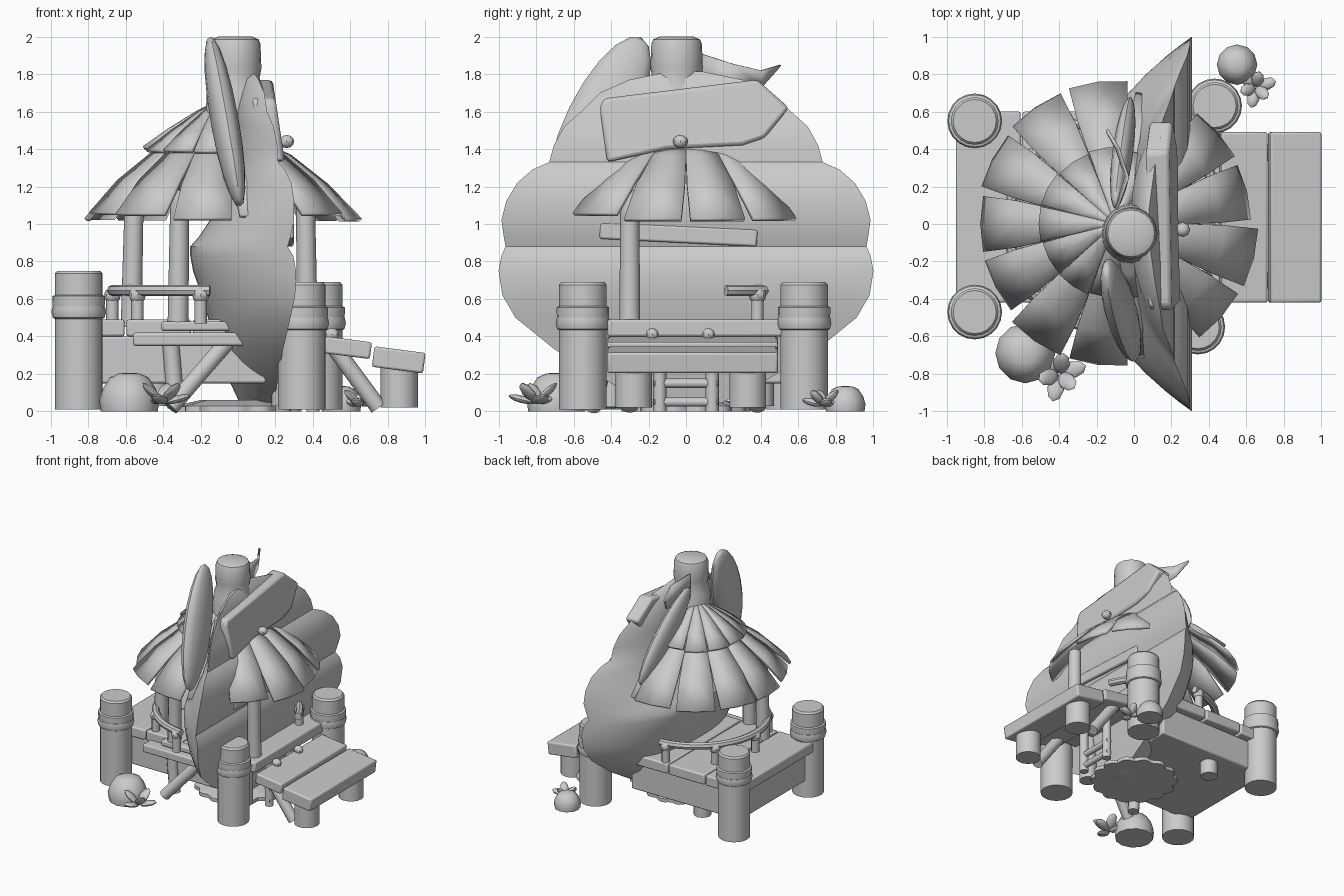
import bpy, bmesh, math, random
from mathutils import Vector, Matrix

random.seed(4)
cube = bpy.data.objects.get("Cube")
if cube:
    bpy.data.objects.remove(cube, do_unlink=True)

grey = bpy.data.materials.new("plain_grey")
grey.use_nodes = True
GREY = (0.6, 0.6, 0.6, 1)
grey.diffuse_color = GREY
grey.node_tree.nodes["Principled BSDF"].inputs["Base Color"].default_value = GREY
parts = []


def finish(name, bm, bevel=0, thick=0):
    bmesh.ops.recalc_face_normals(bm, faces=bm.faces)
    me = bpy.data.meshes.new(name)
    bm.to_mesh(me)
    bm.free()
    ob = bpy.data.objects.new(name, me)
    bpy.context.collection.objects.link(ob)
    me.materials.append(grey)
    if thick:
        mod = ob.modifiers.new("thickness", "SOLIDIFY")
        mod.thickness, mod.offset = thick, -1
    if bevel:
        mod = ob.modifiers.new("soft_edges", "BEVEL")
        mod.width, mod.segments = bevel, 2
    parts.append(ob)
    return ob


def grid(bm, rows, close=False):
    """Skin rows of points with quads."""
    vs = [[bm.verts.new(p) for p in row] for row in rows]
    n = len(rows[0])
    for a, b in zip(vs, vs[1:]):
        for i in range(n if close else n - 1):
            j = (i + 1) % n
            bm.faces.new((a[i], a[j], b[j], b[i]))
    return vs


def tube(name, rows, **kw):
    """Skin closed rings and cap both ends."""
    bm = bmesh.new()
    vs = grid(bm, rows, True)
    bm.faces.new(vs[0])
    bm.faces.new(vs[-1])
    return finish(name, bm, **kw)


def lathe(name, at, profile, sides=20):
    return tube(name, [[(at[0] + r * math.cos(k * math.tau / sides),
                         at[1] + r * math.sin(k * math.tau / sides), z) for k in range(sides)]
                       for r, z in profile])


def box(name, lo, hi, rot=None, bevel=0.012):
    lo, hi = Vector(lo), Vector(hi)
    bm = bmesh.new()
    bmesh.ops.create_cube(bm, size=1)
    m = Matrix.Translation((lo + hi) / 2)
    if rot:
        m = m @ Matrix.Rotation(rot[0], 4, rot[1])
    bm.transform(m @ Matrix.Diagonal((*(hi - lo), 1)))
    return finish(name, bm, bevel=bevel)


def rod(name, a, b, r, r2=None):
    a, b = Vector(a), Vector(b)
    bm = bmesh.new()
    bmesh.ops.create_cone(bm, cap_ends=True, segments=12, radius1=r,
                          radius2=r2 or r, depth=(b - a).length)
    bm.transform(Matrix.Translation((a + b) / 2) @ (b - a).to_track_quat("Z", "Y").to_matrix().to_4x4())
    return finish(name, bm)


def blob(name, at, size, basis=Matrix(), sides=16):
    bm = bmesh.new()
    bmesh.ops.create_uvsphere(bm, u_segments=sides, v_segments=sides // 2 + 2, radius=1)
    bm.transform(Matrix.Translation(at) @ basis @ Matrix.Diagonal((*size, 1)))
    return finish(name, bm)


# Giant ribbed shell: z, half width, ribbed face x, bulge depth
SHELL = [(0, .1, .18, .15), (.15, .4, .21, .25), (.33, .7, .24, .36), (.5, .91, .28, .44),
         (.62, .98, .305, .5), (.75, 1, .31, .55), (.83, .985, .295, .55), (.88, .963, .265, .52),
         (.93, .972, .28, .49), (1.02, .985, .3, .45), (1.12, .96, .3, .39), (1.22, .9, .285, .33),
         (1.29, .82, .25, .28), (1.33, .73, .215, .25), (1.42, .705, .21, .23), (1.52, .65, .19, .2),
         (1.6, .56, .155, .17), (1.7, .46, .14, .13), (1.77, .3, .11, .08), (1.815, .08, .08, .02)]
N = 12
rows = []
for z, w, f, d in SHELL:
    ribbed = [(f, w * (2 * i / N - 1), z) for i in range(N + 1)]
    across = [math.cos(math.pi * i / 20) for i in range(1, 20)]
    rows.append(ribbed + [(f - d * (1 - abs(c) ** 2.6), w * c, z) for c in across])
tube("giant_shell", rows)
box("leaning_board", (.22, -.46, .9), (.298, .38, .99), (-.05, "X"))

# Scalloped ground base
ring = [(r * math.cos(a), r * math.sin(a)) for k in range(72)
        for a in [k * math.tau / 72] for r in [.31 + .035 * abs(math.sin(7 * a))]]
tube("scalloped_base", [[(x * s, y * s, z) for x, y in ring] for s, z in ((1, 0), (1, .03), (.6, .06))])

# Thatched roof; the upper layer stops at the shell
CX = -0.1
TILES = 13


def thatch(name, profile, spread, jitter, limit):
    for k in range(TILES):
        mid = (k + .5) * math.tau / TILES
        reach, drop = 1 + random.uniform(-jitter, jitter), random.uniform(-.02, .02)
        if math.cos(mid) > limit:
            continue
        bm = bmesh.new()
        rows = []
        for i, (r, z) in enumerate(profile):
            t = i / (len(profile) - 1)
            half = math.pi / TILES * (1 + (spread - 1) * max(0, 2 * t - 1))
            rr = r * (1 + (reach - 1) * t)
            rows.append([(CX + rr * math.cos(mid + s * half), rr * math.sin(mid + s * half),
                          z + drop * t) for s in (-1, 0, 1)])
        grid(bm, rows)
        finish(name, bm, thick=.022)


thatch("lower_thatch", [(.2, 1.45), (.38, 1.375), (.57, 1.225), (.74, 1.045)], .86, .04, 2)
thatch("upper_thatch", [(.03, 1.65), (.12, 1.6), (.27, 1.5), (.4, 1.4)], .95, .03, .5)
blob("roof_knob", (.26, -.03, 1.44), (.04, .04, .035), sides=8)

# Chimney stump
lathe("chimney", (-.015, -.05), [(.16, 1.55), (.15, 1.72), (.13, 1.78), (.14, 1.83),
                                 (.135, 1.96), (.125, 1.985), (.09, 2.0)])

# Surfboards leaning beside the chimney
for name, top, low, size in (("tall_surfboard", (-.15, -.24, 1.99), (.01, -.68, 1.1), (.075, .18)),
                             ("short_surfboard", (-.1, .1, 1.8), (-.02, .66, 1.15), (.055, .12))):
    top, low = Vector(top), Vector(low)
    axis = (top - low).normalized()
    flat = axis.cross(Vector((1, 0, 0))).normalized()
    basis = Matrix((axis.cross(flat), flat, axis)).transposed().to_4x4()
    blob(name, (top + low) / 2, (*size, (top - low).length / 2 + .005), basis)

# Tilted sign plank and curled pennant
OUT = [(-.46, 1.62), (-.42, 1.33), (-.1, 1.4), (.3, 1.42), (.42, 1.46), (.55, 1.62), (.38, 1.77), (-.44, 1.67)]
tube("sign_plank", [[(x - (z - 1.5) * .15, y, z) for y, z in OUT] for x in (.1, .225)], bevel=.02)
bm = bmesh.new()
grid(bm, [[(-.1, .08, 1.91), (-.1, .08, 1.7)], [(-.04, .25, 1.855), (-.05, .25, 1.68)],
          [(-.09, .4, 1.82), (-.1, .4, 1.73)], [(-.15, .5, 1.85), (-.15, .49, 1.835)]])
finish("pennant", bm, thick=.015)

# Corner posts wrapped with rope
for x, y, h in ((-.85, -.47, .75), (-.85, .55, .75), (.34, -.55, .69), (.43, .63, .69)):
    lathe("corner_post", (x, y), [(.127, 0.01), (.127, h - .015), (.115, h)])
    for k, z in enumerate((h - .22, h - .165)):
        lathe("rope_wrap", (x, y), [(.12, z - .04), (.138, z - .03), (.146 - .006 * k, z),
                                    (.14, z + .03), (.12, z + .04)])

# Deck, front ledge planks and solid underframe
for k in range(4):
    box("deck_plank", (-.95 + .355 * k, -.42, .4), (-.605 + .355 * k, .6, .49))
box("front_ledge", (-.56, -.52, .35), (.07, -.36, .42))
box("front_tread", (-.41, -.48, .43), (.01, -.3, .48))
box("deck_underframe", (-.9, -.4, .15), (.15, .54, .4))
for x, y in ((-.44, .4), (.25, -.27)):
    lathe("deck_leg", (x, y), [(.07, .03), (.07, .4)], 12)

# Side steps on stub legs
TILT = (.13, "Y")
box("upper_step", (.46, -.42, .295), (.71, .49, .385), TILT)
box("lower_step", (.72, -.42, .22), (.995, .49, .33), TILT)
for y in (-.28, .33):
    lathe("step_leg", (.86, y), [(.1, .02), (.1, .24)], 14)
for y in (-.18, .12):
    blob("step_peg", (.5, y, .41), (.04, .035, .035), sides=8)

# Braces under the deck
for a, b in (((-.05, -.4, .38), (-.36, -.5, .02)), ((-.36, -.4, .38), (-.33, -.4, .02)),
             ((.5, -.3, .36), (.75, -.3, .02)), ((.5, .38, .36), (.75, .38, .02))):
    rod("brace", a, b, .045)
for z in (.05, .15):
    rod("under_rung", (.4, -.17, z), (.4, .17, z), .025)
for y in (-.14, .14):
    rod("under_stile", (.4, y, 0), (.4, y, .38), .035)

# Hut poles
for x, y in ((-.57, -.25), (-.32, -.42), (.37, -.3)):
    rod("hut_pole", (x, y, .45), (x * .97, y, 1.18), .056, .05)

# Curved railing with short uprights
R = .57
for a0, a1 in ((95, 265), (22, 48)):
    rows = []
    for k in range(21):
        a = math.radians(a0 + (a1 - a0) * k / 20)
        rows.append([(CX + (R + .03 * math.cos(q)) * math.cos(a), (R + .03 * math.cos(q)) * math.sin(a),
                      .645 + .03 * math.sin(q)) for q in [j * math.tau / 8 for j in range(8)]])
    tube("railing", rows)
for deg in (42, 100, 140, 180, 220, 260):
    a = math.radians(deg)
    x, y = CX + R * math.cos(a), R * math.sin(a)
    rod("railing_upright", (x, y, .47), (x, y, .64), .033)
    blob("railing_joint", (x, y, .62), (.045, .045, .045), sides=8)

# Boulders and leafy plants
for name, x, y, r, h in (("large_boulder", -.58, -.69, .16, .205), ("small_boulder", .55, .85, .108, .135)):
    lathe(name, (x, y), [(r * .95, 0), (r, h * .3), (r * .88, h * .6), (r * .65, h * .88),
                         (r * .35, h * .99), (r * .05, h)], 12)
for px, py, s in ((-.4, -.8, 1), (.65, .73, .75)):
    for k in range(6):
        turn = Matrix.Rotation(k * math.tau / 6 + .3, 4, "Z") @ Matrix.Rotation(-.25 - .5 * (k % 2), 4, "Y")
        blob("leaf", Vector((px, py, .045 * s)) + turn @ Vector((.08 * s, 0, 0)),
             (.075 * s, .045 * s, .02), turn, 8)

# Smooth shading with sharp edges kept
bpy.ops.object.select_all(action="DESELECT")
for ob in parts:
    ob.select_set(True)
bpy.context.view_layer.objects.active = parts[0]
bpy.ops.object.shade_smooth_by_angle(angle=math.radians(35))
